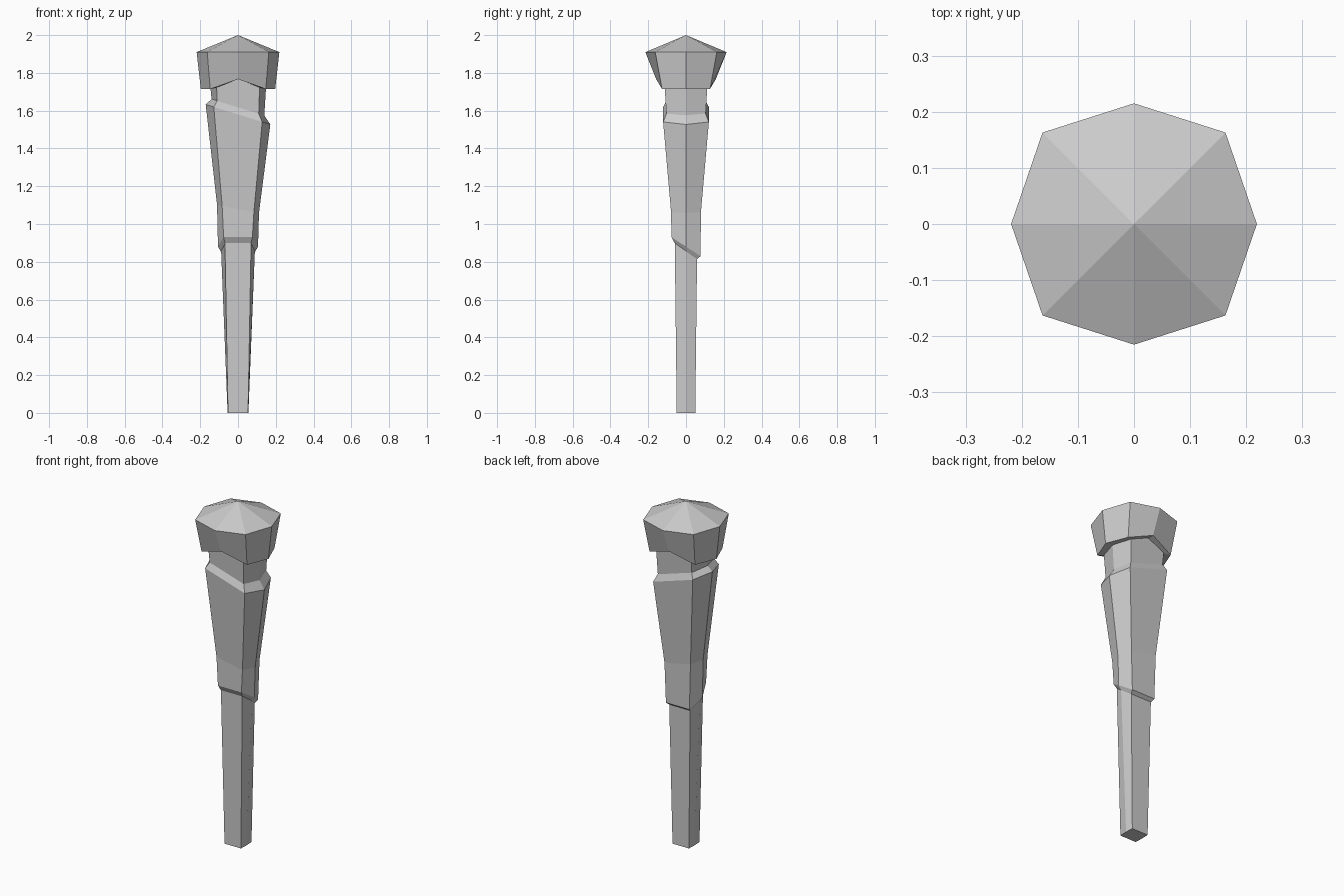
import bpy, bmesh, math

if "Cube" in bpy.data.objects:
    bpy.data.objects.remove(bpy.data.objects["Cube"])


def loft(name, rings, apex=None):
    """Skin a stack of equal-length rings, capping both ends."""
    bm = bmesh.new()
    rows = [[bm.verts.new(p) for p in ring] for ring in rings]
    n = len(rows[0])
    for a, b in zip(rows, rows[1:]):
        for i in range(n):
            j = (i + 1) % n
            bm.faces.new((a[i], a[j], b[j], b[i]))
    bm.faces.new(rows[0][::-1])
    if apex:
        tip = bm.verts.new(apex)
        for i in range(n):
            bm.faces.new((rows[-1][i], rows[-1][(i + 1) % n], tip))
    else:
        bm.faces.new(rows[-1])
    bmesh.ops.recalc_face_normals(bm, faces=bm.faces)
    mesh = bpy.data.meshes.new(name)
    bm.to_mesh(mesh)
    bm.free()
    obj = bpy.data.objects.new(name, mesh)
    bpy.context.collection.objects.link(obj)
    return obj


def hexagon(ridge, half_x, half_y, z, slope_x=0.0, slope_y=0.0):
    """Flat front and back, with a ridge down each side; the ring may be tilted."""
    pts = [(ridge, 0), (half_x, half_y), (-half_x, half_y),
           (-ridge, 0), (-half_x, -half_y), (half_x, -half_y)]
    return [(x, y, z + slope_x * x + slope_y * y) for x, y in pts]


# Tapered lower shaft
loft("lower_shaft", [
    hexagon(0.055, 0.053, 0.049, 0.0),
    hexagon(0.093, 0.070, 0.060, 0.95),
])

# Wider grip sleeve: slanted bottom lip, slanted bevelled top
loft("grip_sleeve", [
    hexagon(0.090, 0.068, 0.058, 0.855, 0, -0.7),
    hexagon(0.106, 0.076, 0.077, 0.88, 0, -0.65),
    hexagon(0.111, 0.084, 0.079, 1.08, -0.2, 0),
    hexagon(0.171, 0.128, 0.121, 1.58, -0.31, 0),
    hexagon(0.138, 0.109, 0.103, 1.62, -0.31, 0),
])

# Neck between sleeve and head
loft("neck", [
    hexagon(0.138, 0.109, 0.103, 1.60, -0.31, 0),
    hexagon(0.152, 0.116, 0.116, 1.78),
])


def octagon(rx, ry, dx, dy, z, arch=0.0):
    """Eight-sided ring; arch lifts the front and back middle points."""
    return [(rx, 0, z), (dx, dy, z), (0, ry, z + arch), (-dx, dy, z),
            (-rx, 0, z), (-dx, -dy, z), (0, -ry, z + arch), (dx, -dy, z)]


# Flared octagonal head with a shallow pointed top and arched lower edge
loft("head", [
    octagon(0.155, 0.118, 0.120, 0.112, 1.72, 0.05),
    octagon(0.197, 0.158, 0.147, 0.127, 1.715, 0.052),
    octagon(0.219, 0.215, 0.163, 0.163, 1.91),
], apex=(0, 0, 2.0))
